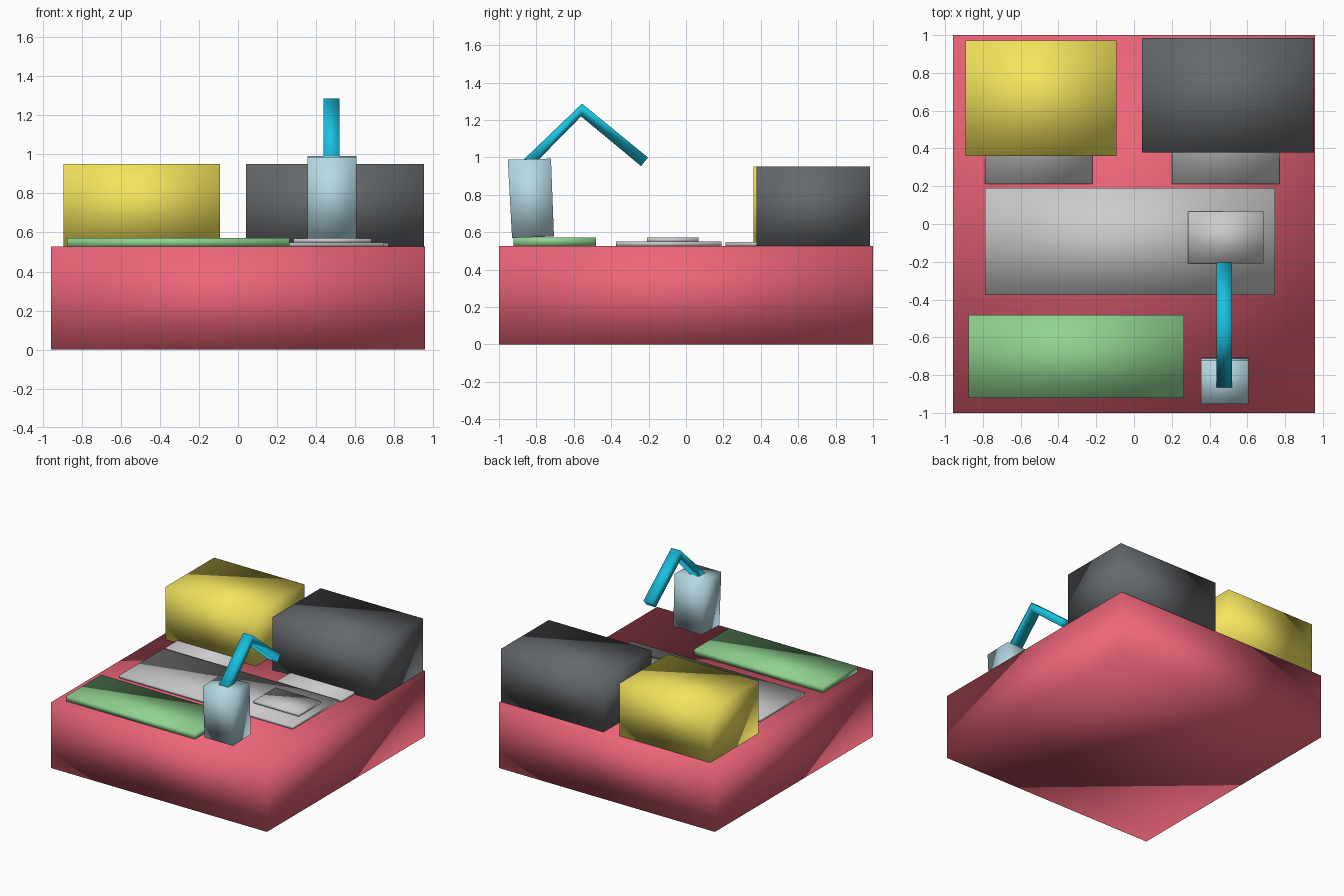
import bpy, bmesh

if "Cube" in bpy.data.objects:
    bpy.data.objects.remove(bpy.data.objects["Cube"])


def paint(obj, color):
    if color:
        mat = bpy.data.materials.new(obj.name + "_colour")
        mat.diffuse_color = (*color, 1)
        mat.use_nodes = True
        mat.node_tree.nodes["Principled BSDF"].inputs["Base Color"].default_value = mat.diffuse_color
        obj.data.materials.append(mat)


def prism(name, profile, x0, x1, color=None):
    """Closed (y, z) profile extruded along x, with soft shared normals."""
    bm = bmesh.new()
    face = bm.faces.new([bm.verts.new((x0, y, z)) for y, z in profile])
    ext = bmesh.ops.extrude_face_region(bm, geom=[face])
    verts = [v for v in ext["geom"] if isinstance(v, bmesh.types.BMVert)]
    bmesh.ops.translate(bm, verts=verts, vec=(x1 - x0, 0, 0))
    bmesh.ops.recalc_face_normals(bm, faces=bm.faces)
    for f in bm.faces:
        f.smooth = True
    mesh = bpy.data.meshes.new(name)
    bm.to_mesh(mesh)
    bm.free()
    obj = bpy.data.objects.new(name, mesh)
    bpy.context.collection.objects.link(obj)
    paint(obj, color)
    return obj


def box(name, x, y, z, color=None):
    return prism(name, [(y[0], z[0]), (y[1], z[0]), (y[1], z[1]), (y[0], z[1])], *x, color)


RED, YELLOW, DARK = (0.84, 0.13, 0.19), (0.90, 0.78, 0.11), (0.13, 0.14, 0.15)
GREEN, PALE, CYAN = (0.28, 0.65, 0.28), (0.47, 0.70, 0.78), (0.01, 0.54, 0.75)
TOP = 0.527

# Desk block
box("desk", (-0.957, 0.957), (-1, 1), (0, TOP), RED)

# Two screens with their flat feet
box("left_screen", (-0.893, -0.093), (0.36, 0.972), (TOP, 0.95), YELLOW)
box("right_screen", (0.042, 0.952), (0.378, 0.985), (TOP, 0.95), DARK)
for name, x in (("left_screen_foot", (-0.79, -0.22)), ("right_screen_foot", (0.2, 0.77))):
    box(name, x, (0.212, 0.75), (TOP, 0.547))

# Items lying on the desk
box("keyboard", (-0.79, 0.747), (-0.375, 0.19), (TOP, 0.549))
box("mouse", (0.285, 0.685), (-0.208, 0.067), (0.547, 0.57))
box("notebook", (-0.875, 0.265), (-0.922, -0.482), (TOP, 0.571), GREEN)

# Lamp body, leaning slightly forward
prism("lamp_body", [(-0.93, 0.569), (-0.706, 0.577), (-0.722, 0.993), (-0.953, 0.987)],
      0.355, 0.607, PALE)

# Bent lamp arm
prism("lamp_arm", [(-0.87, 0.986), (-0.83, 0.945), (-0.561, 1.219),
                   (-0.24, 0.953), (-0.203, 0.999), (-0.556, 1.287)],
      0.437, 0.519, CYAN)
